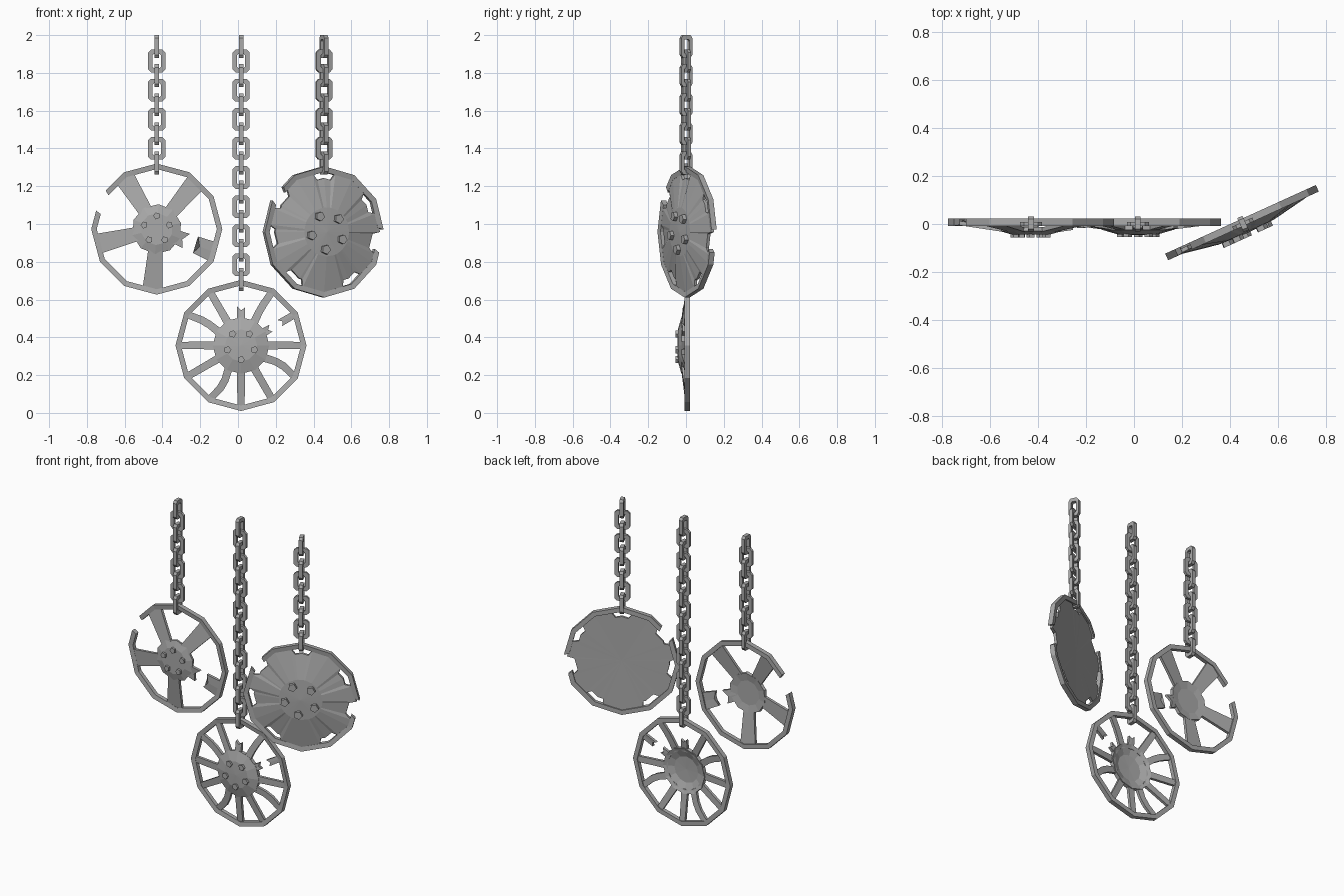
import bpy, bmesh
from math import sin, cos, pi, radians
from mathutils import Matrix, Vector

cube = bpy.data.objects.get("Cube")
if cube:
    bpy.data.objects.remove(cube)

steel = bpy.data.materials.new("worn_grey_steel")
steel.use_nodes = True
GREY = (0.4, 0.4, 0.4, 1)
steel.diffuse_color = GREY
steel.node_tree.nodes["Principled BSDF"].inputs["Base Color"].default_value = GREY

R_OUT, R_IN = 0.347, 0.318
STEP = 0.0771


def polar(r, deg, y):
    return Vector((r * cos(radians(deg)), y, r * sin(radians(deg))))


def polygon_radius(r, deg):
    """Radius of a twelve sided outline at any angle."""
    return r * cos(pi / 12) / cos(radians(deg % 30 - 15))


def loft(name, sections, place, closed=False):
    """Skin a row of equal cross-sections, capped unless closed."""
    bm = bmesh.new()
    rows = [[bm.verts.new(p) for p in s] for s in sections]
    n = len(rows[0])
    pairs = list(zip(rows, rows[1:]))
    if closed:
        pairs.append((rows[-1], rows[0]))
    else:
        bm.faces.new(rows[0])
        bm.faces.new(rows[-1])
    for a, b in pairs:
        for i in range(n):
            j = (i + 1) % n
            bm.faces.new((a[i], a[j], b[j], b[i]))
    bmesh.ops.remove_doubles(bm, verts=bm.verts, dist=1e-5)
    bmesh.ops.recalc_face_normals(bm, faces=bm.faces)
    mesh = bpy.data.meshes.new(name)
    bm.to_mesh(mesh)
    bm.free()
    mesh.materials.append(steel)
    ob = bpy.data.objects.new(name, mesh)
    ob.matrix_world = place
    bpy.context.collection.objects.link(ob)
    return ob


def rim_arc(name, place, start=0, end=360):
    """Twelve sided rim, with slanted ends where it is broken."""
    whole = end - start == 360
    angles = [start] + [a for a in range(-360, 721, 30) if start < a < end]
    if not whole:
        angles.append(end)
    rows = []
    for a in angles:
        slant = 0 if whole or a not in (start, end) else 2
        b = a + slant
        ro, ri = polygon_radius(R_OUT, a), polygon_radius(R_IN, b)
        rows.append([polar(ro, a, -0.008), polar(ro, a, 0.022),
                     polar(ri, b, 0.022), polar(ri, b, -0.004)])
    loft(name, rows, place, closed=whole)


def lathe(name, place, angles, profile):
    loft(name, [[polar(r, a, y) for r, y in profile(a)] for a in angles], place, True)


def spoke(name, place, deg, stations, depth):
    """Stations are (radius, half width, sideways shift, notch)."""
    rows = []
    turn = Matrix.Rotation(-radians(deg), 4, "Y")
    for r, w, shift, notch in stations:
        y = -depth * (0.33 - r) / 0.24
        pts = [(r, -w), (r + notch, 0), (r + notch * -0.4, w)]
        front = [turn @ Vector((x, y, z + shift)) for x, z in pts]
        back = [turn @ Vector((x, y + 0.018, z + shift)) for x, z in reversed(pts)]
        rows.append(front + back)
    loft(name, rows, place)


def bolts(prefix, place, ring, first, size, y0, y1):
    for k in range(5):
        c = polar(ring, first + 72 * k, 0)
        rows = [[c + polar(size, first + 72 * i + 20, y) for i in range(5)] for y in (y0, y1)]
        loft(f"{prefix}_bolt_{k + 1}", rows, place)


def chamfered(w, h, c):
    quarter = [(w, h - c), (w - c, h)]
    pts = quarter + [(-x, z) for x, z in reversed(quarter)]
    return pts + [(-x, -z) for x, z in pts]


def chain(prefix, place, count):
    """Links hang down from the top, alternately turned a quarter."""
    outer, inner = chamfered(0.046, 0.06, 0.016), chamfered(0.022, 0.037, 0.007)
    squash = Matrix.Diagonal((1, 0.7, 1, 1))
    for k in range(count):
        rows = [[Vector((xo, -0.012, zo)), Vector((xo, 0.012, zo)),
                 Vector((xi, 0.012, zi)), Vector((xi, -0.012, zi))]
                for (xo, zo), (xi, zi) in zip(outer, inner)]
        turn = Matrix.Rotation(0 if k % 2 else pi / 2, 4, "Z")
        shape = Matrix.Translation((0, 0, 1.94 - k * STEP)) @ squash @ turn
        loft(f"{prefix}_chain_link_{k + 1}", [[shape @ p for p in r] for r in rows], place, True)


def at(x, z, yaw=0):
    return Matrix.Translation((x, 0, z)) @ Matrix.Rotation(radians(yaw), 4, "Z")


# Five spoke wheel with a broken rim and a snapped spoke
five = at(-0.43, 0.973)
rim_arc("five_spoke_rim", five, 163, 503)
lathe("five_spoke_hub", five, range(14, 374, 36), lambda a: [
    (0, -0.043), (0.085, -0.043), (0.132, -0.03), (0.128, -0.012), (0.08, -0.02), (0, -0.02)])
for k, deg in enumerate((50, 122, 194, 266)):
    spoke(f"five_spoke_arm_{k + 1}", five, deg,
          [(0.09, 0.036, 0, 0), (0.2, 0.044, 0, 0), (0.325, 0.054, 0, 0)], 0.036)
spoke("five_spoke_broken_inner", five, 338,
      [(0.09, 0.036, 0, 0), (0.165, 0.042, 0, -0.02)], 0.036)
spoke("five_spoke_broken_outer", five, 338,
      [(0.225, 0.045, 0, 0.02), (0.325, 0.054, 0, 0)], 0.036)
bolts("five_spoke", five, 0.07, 90, 0.019, -0.035, -0.056)
chain("five_spoke", at(-0.43, 0), 9)

# Twelve spoke wheel with bent and snapped spokes
twelve = at(0.016, 0.357)
rim_arc("twelve_spoke_rim", twelve)
lathe("twelve_spoke_hub", twelve, range(0, 360, 30), lambda a: [
    (0, -0.046), (0.085, -0.043), (0.15, -0.024), (0.148, 0), (0.085, -0.025), (0, -0.028)])
bends = {60: 0.006, 150: -0.012, 240: 0.018, 330: 0.018}
for deg in range(0, 360, 30):
    b = bends.get(deg, 0)
    if deg in (30, 90):
        spoke(f"twelve_spoke_stub_{deg}", twelve, deg,
              [(0.12, 0.022, 0, 0), (0.2 - (deg == 30) * 0.02, 0.02, 0, -0.014)], 0.03)
    else:
        spoke(f"twelve_spoke_arm_{deg}", twelve, deg,
              [(0.12, 0.022, 0, 0), (0.2, 0.02, b, 0), (0.25, 0.02, b, 0),
               (0.325, 0.019, 0, 0)], 0.03)
spoke("twelve_spoke_snapped_tip", twelve, 30,
      [(0.24, 0.02, 0, 0.014), (0.325, 0.019, 0, 0)], 0.03)
bolts("twelve_spoke", twelve, 0.075, 54, 0.02, -0.035, -0.055)
chain("twelve_spoke", at(0.016, 0), 17)

# Solid dished cover with slots along a twice broken rim
cover = at(0.455, 0.958, 24.5)
rim_arc("cover_rim_upper", cover, 2, 135)
rim_arc("cover_rim_lower", cover, 151, 341)
SLOTS = (30, 90, 145, 185, 235, 302, 350)
SLOT_HALF = 12


def cover_radius(a):
    cut = any(abs((a - s + 180) % 360 - 180) < SLOT_HALF - 3 for s in SLOTS)
    return polygon_radius(0.285 if cut else 0.326, a)


cover_angles = set(range(0, 360, 30))
for s in SLOTS:
    cover_angles |= {(s + d) % 360 for d in (-SLOT_HALF, 4 - SLOT_HALF, SLOT_HALF - 4, SLOT_HALF)}
lathe("cover_dish", cover, sorted(cover_angles), lambda a: [
    (0, -0.042), (0.13, -0.036), (cover_radius(a), -0.002), (cover_radius(a), 0.014), (0, 0.012)])
bolts("cover", cover, 0.094, 47, 0.026, -0.03, -0.058)
chain("cover", at(0.455, 0, 24.5), 9)
